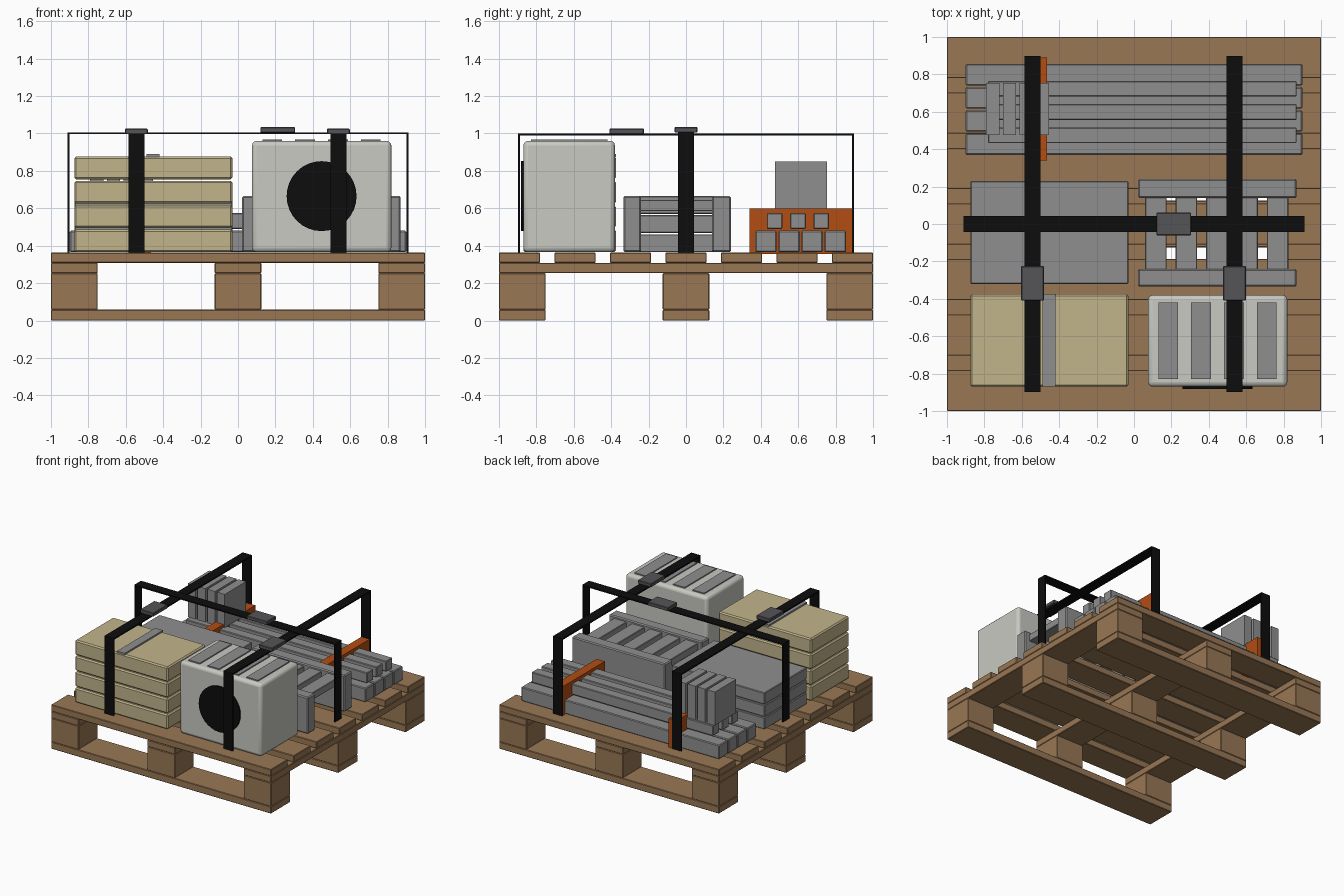
import bpy, math

if "Cube" in bpy.data.objects:
    bpy.data.objects.remove(bpy.data.objects["Cube"])


def material(name, rgb):
    m = bpy.data.materials.new(name)
    m.diffuse_color = (*rgb, 1)
    m.use_nodes = True
    m.node_tree.nodes["Principled BSDF"].inputs["Base Color"].default_value = m.diffuse_color
    return m


WOOD = material("wood", (0.32, 0.185, 0.09))
GRAY = material("gray", (0.27, 0.275, 0.27))
CREAM = material("off_white", (0.58, 0.585, 0.54))
TAN = material("tan", (0.54, 0.46, 0.26))
ORANGE = material("orange", (0.45, 0.075, 0.006))
BLACK = material("black", (0.004, 0.004, 0.004))
STEEL = material("dark_gray", (0.09, 0.09, 0.097))


def box(name, x, y, z, mat, bevel=0.0, segments=1):
    """Box from (min, max) ranges, with an optional bevel."""
    bpy.ops.mesh.primitive_cube_add(size=1, location=[(a + b) / 2 for a, b in (x, y, z)])
    o = bpy.context.object
    o.name = name
    o.scale = [b - a for a, b in (x, y, z)]
    bpy.ops.object.transform_apply(location=False, rotation=False, scale=True)
    o.data.materials.append(mat)
    if bevel:
        mod = o.modifiers.new("edge", 'BEVEL')
        mod.width, mod.segments = bevel, segments
        if segments > 1:
            bpy.ops.object.shade_smooth_by_angle(angle=math.radians(40))
    return o


# Pallet: runners along x, blocks, stringers along y, seven deck boards
THIRDS = [(-1, -0.75), (-0.125, 0.125), (0.75, 1)]
FULL = (-1, 1)
for t in THIRDS:
    box("pallet_runner", FULL, t, (0, 0.058), WOOD, 0.004)
    box("pallet_stringer", t, FULL, (0.253, 0.308), WOOD, 0.004)
    for u in THIRDS:
        box("pallet_block", t, u, (0.058, 0.253), WOOD, 0.004)
for i in range(7):
    c = -0.89 + i * 1.78 / 6
    box("deck_board", FULL, (c - 0.11, c + 0.11), (0.308, 0.363), WOOD, 0.004)

# Four stacked sacks with a strip on top
for i in range(4):
    z = 0.365 + i * 0.13
    box("sack", (-0.875, -0.03), (-0.87, -0.375), (z, z + 0.122), TAN, 0.01)
box("sack_strip", (-0.49, -0.42), (-0.87, -0.375), (0.875, 0.89), GRAY)

# Stacked sheets
for i in range(3):
    z = 0.365 + i * 0.102
    box("sheet", (-0.875, -0.03), (-0.32, 0.23), (z, z + 0.096), GRAY, 0.005)

# Slatted frame
for y in ((-0.335, -0.24), (0.14, 0.24)):
    box("frame_rail", (0.022, 0.87), y, (0.365, 0.665), GRAY, 0.008)
for i in range(5):
    x = 0.06 + i * 0.1625
    box("frame_slat", (x, x + 0.115), (-0.25, 0.15), (0.585, 0.645), GRAY, 0.004)

# Rounded appliance with round front panel and top vents
box("appliance_body", (0.075, 0.82), (-0.87, -0.38), (0.365, 0.96), CREAM, 0.025, 3)
bpy.ops.mesh.primitive_cylinder_add(vertices=32, radius=0.187, depth=0.014,
                                    location=(0.447, -0.875, 0.665),
                                    rotation=(math.pi / 2, 0, 0))
bpy.context.object.name = "appliance_disc"
bpy.context.object.data.materials.append(BLACK)
for i in range(4):
    x = 0.13 + i * 0.176
    box("appliance_vent", (x, x + 0.105), (-0.83, -0.42), (0.95, 0.969), GRAY)

# Timber beams in two layers
for i in range(4):
    y = 0.37 + i * 0.1233
    box("lower_beam", (-0.9, 0.9), (y, y + 0.115), (0.365, 0.48), GRAY, 0.006)
for i in range(3):
    y = 0.432 + i * 0.1245
    box("upper_beam", (-0.78, 0.87), (y, y + 0.084), (0.49, 0.575), GRAY, 0.005)

# Orange bands around the beams
for x in (-0.503, 0.537):
    box("beam_band", (x - 0.037, x + 0.037), (0.34, 0.89), (0.355, 0.6), ORANGE)

# Upright slabs on the beams
for i in range(4):
    x = -0.79 + i * 0.0885
    box("slab", (x, x + 0.07), (0.477, 0.753), (0.575, 0.85), GRAY)

# Lashing straps with buckles
for x in (-0.543, 0.537):
    w = (x - 0.042, x + 0.042)
    box("strap_top", w, (-0.897, 0.897), (0.988, 1.0), BLACK)
    for s in (-1, 1):
        box("strap_side", w, (s * 0.892 - 0.005, s * 0.892 + 0.005), (0.363, 0.994), BLACK)
    box("strap_buckle", (x - 0.061, x + 0.061), (-0.41, -0.225), (0.996, 1.026), STEEL, 0.004)
w = (-0.042, 0.042)
box("cross_strap_top", (-0.911, 0.911), w, (0.996, 1.006), BLACK)
for s in (-1, 1):
    box("cross_strap_side", (s * 0.906 - 0.005, s * 0.906 + 0.005), w, (0.363, 1.0), BLACK)
box("cross_strap_buckle", (0.12, 0.305), (-0.061, 0.061), (1.004, 1.034), STEEL, 0.004)
